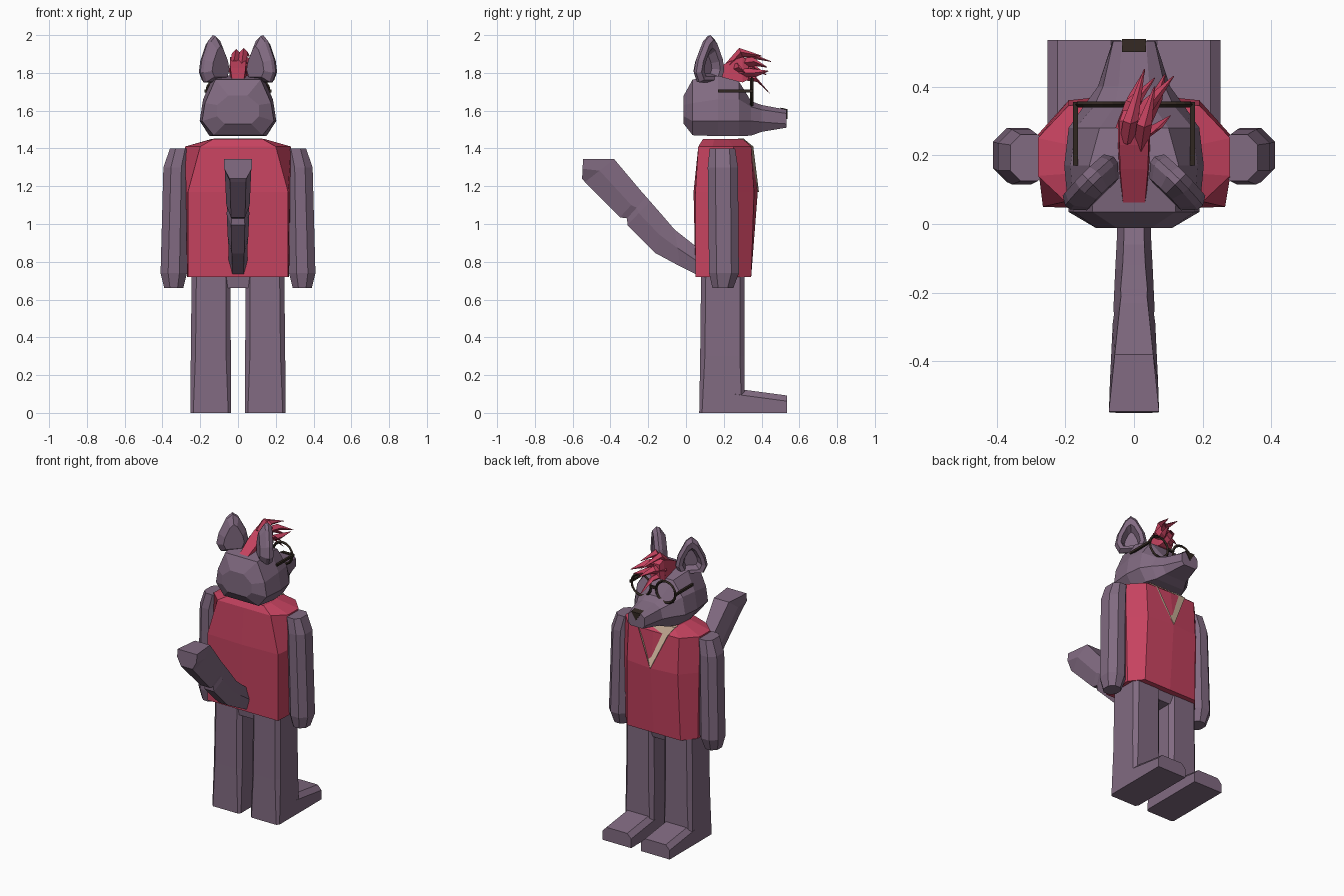
import bpy, bmesh, math
from mathutils import Vector


def mat(name, c):
    m = bpy.data.materials.new(name)
    m.diffuse_color = (*c, 1)
    return m


FUR = mat("fur", (0.22, 0.145, 0.22))
RED = mat("red", (0.56, 0.055, 0.115))
DARK = mat("dark", (0.03, 0.02, 0.015))
TAN = mat("tan", (0.6, 0.44, 0.32))


def loft(name, parts, material):
    """Skin lists of equal-length rings into one closed object."""
    bm = bmesh.new()
    for rings in parts:
        vs = [[bm.verts.new(p) for p in r] for r in rings]
        n = len(vs[0])
        for a, b in zip(vs, vs[1:]):
            for i in range(n):
                j = (i + 1) % n
                bm.faces.new((a[i], a[j], b[j], b[i]))
        bm.faces.new(vs[0][::-1])
        bm.faces.new(vs[-1])
    bmesh.ops.recalc_face_normals(bm, faces=bm.faces[:])
    me = bpy.data.meshes.new(name)
    bm.to_mesh(me)
    bm.free()
    ob = bpy.data.objects.new(name, me)
    bpy.context.collection.objects.link(ob)
    me.materials.append(material)
    return ob


def pair(name, parts, material):
    """Left and right copies mirrored over x."""
    for side, s in (("right", 1), ("left", -1)):
        loft(side + "_" + name, [[[(x * s, y, z) for x, y, z in r] for r in rs] for rs in parts], material)


def sym(half):
    """Close a right-half outline by mirroring; on-axis points stay single."""
    return half + [(-a, b) for a, b in reversed(half) if a > 1e-6]


def oct_ring(x0, x1, y0, y1, z, c):
    return [(x0 + c, y0, z), (x1 - c, y0, z), (x1, y0 + c, z), (x1, y1 - c, z),
            (x1 - c, y1, z), (x0 + c, y1, z), (x0, y1 - c, z), (x0, y0 + c, z)]


# Jacket
jacket = [
    (0.72, [(0, .05), (.265, .05), (.27, .13), (.27, .26), (.20, .345), (0, .345)]),
    (1.17, [(0, .04), (.265, .05), (.275, .13), (.28, .26), (.19, .36), (0, .38)]),
    (1.41, [(0, .065), (.20, .065), (.28, .14), (.28, .25), (.19, .345), (0, .35)]),
    (1.45, [(0, .09), (.13, .09), (.14, .15), (.14, .22), (.12, .30), (0, .305)])]
loft("jacket", [[[(x, y, z) for x, y in sym(h)] for z, h in jacket]], RED)

# Shirt front showing in the collar
shirt = [(-.13, .305, 1.452), (-.11, .356, 1.41), (0, .386, 1.17), (.11, .356, 1.41), (.13, .305, 1.452)]
loft("shirt_front", [[[(x, y - .03, z) for x, y, z in shirt], shirt]], TAN)

# Pelvis, legs and feet
loft("pelvis", [[oct_ring(-.2, .2, .09, .29, .66, .03), oct_ring(-.24, .24, .08, .31, .74, .03)]], FUR)
leg = [oct_ring(.037, .252, .07, .31, 0, .015), oct_ring(.038, .25, .075, .31, .3, .025),
       oct_ring(.04, .245, .08, .31, .75, .025)]


def foot_ring(y, top, c):
    return [(.037, y, 0), (.252, y, 0), (.252, y, top - c), (.252 - c, y, top), (.037 + c, y, top), (.037, y, top - c)]


pair("leg", [leg, [foot_ring(.25, .13, .03), foot_ring(.31, .122, .03), foot_ring(.535, .092, .03)]], FUR)

# Arms
pair("arm", [[oct_ring(.29, .39, .14, .25, .66, .03), oct_ring(.27, .41, .122, .28, .74, .04),
              oct_ring(.26, .395, .115, .275, 1.30, .04), oct_ring(.25, .36, .125, .26, 1.40, .03)]], FUR)

# Tail: upper point, lower point, half width, upper facet ratio
tail = []
for (yu, zu), (yl, zl), w, k in [
        ((.08, .86), (.08, .72), .05, .55), ((-.06, .97), (-.03, .775), .05, .6),
        ((-.12, 1.04), (-.16, .845), .055, .6), ((-.19, 1.12), (-.31, .995), .06, .65),
        ((-.21, 1.143), (-.312, 1.03), .058, .65), ((-.23, 1.165), (-.35, 1.035), .062, .65),
        ((-.38, 1.343), (-.535, 1.222), .07, .8), ((-.545, 1.345), (-.55, 1.24), .073, 1.0)]:
    ym, zm = (yu + yl) / 2, (zu + zl) / 2
    tail.append([(-k * w, yu, zu), (k * w, yu, zu), (w, ym, zm), (.6 * w, yl, zl), (-.6 * w, yl, zl), (-w, ym, zm)])
loft("tail", [tail], FUR)

# Head: cross-sections from the back of the skull to the snout tip
head = [
    (-.012, [(.05, 1.68), (.11, 1.63), (.11, 1.57), (.07, 1.53)]),
    (.035, [(.12, 1.765), (.175, 1.64), (.19, 1.545), (.13, 1.47)]),
    (.17, [(.13, 1.785), (.185, 1.66), (.203, 1.545), (.15, 1.465)]),
    (.28, [(.10, 1.755), (.17, 1.66), (.19, 1.545), (.14, 1.465)]),
    (.345, [(.055, 1.65), (.115, 1.62), (.145, 1.545), (.11, 1.468)]),
    (.40, [(.045, 1.63), (.09, 1.605), (.105, 1.54), (.08, 1.488)]),
    (.533, [(.035, 1.605), (.06, 1.585), (.062, 1.53), (.045, 1.51)])]
loft("head", [[[(x, y, z) for x, z in sym(h)] for y, h in head]], FUR)

# Nose
loft("nose", [[[(-.035, .50, 1.616), (.035, .50, 1.616), (0, .50, 1.56)],
               [(-.035, .538, 1.608), (.035, .538, 1.608), (0, .538, 1.555)]]], DARK)

# Ears: cupped shells facing outward and forward
outline = [(-.075, 1.75), (-.10, 1.81), (-.085, 1.88), (-.035, 1.975), (0, 2.0),
           (.035, 1.97), (.085, 1.87), (.10, 1.80), (.075, 1.75)]


def ear_ring(scale, n):
    out = []
    for u, z in outline:
        u, z = u * scale, 1.83 + (z - 1.83) * scale
        lean = (z - 1.75) * .02
        out.append((.125 + (u + n) * .7071 + lean, .12 + (n - u) * .7071 + lean, z))
    return out


pair("ear", [[ear_ring(.65, -.05), ear_ring(.97, -.015), ear_ring(1, .005), ear_ring(.85, .03),
              ear_ring(.6, .025), ear_ring(.42, -.02)]], FUR)

# Hair crest and swept strands
crest = []
for y, lo, hi, w in [(.055, 1.74, 1.765, .035), (.16, 1.76, 1.825, .045),
                     (.23, 1.76, 1.86, .047), (.30, 1.75, 1.885, .047), (.33, 1.765, 1.86, .035)]:
    crest.append([(-w, y, lo), (w, y, lo), (w * .9, y, hi), (-w * .9, y, hi)])
loft("hair_crest", [crest], RED)

strands = []
for a, b, c, r in [
        ((-.02, .24, 1.85), (-.01, .30, 1.905), (.03, .45, 1.86), .022),
        ((.02, .22, 1.83), (.03, .29, 1.91), (.06, .40, 1.89), .022),
        ((.0, .28, 1.85), (.05, .36, 1.86), (.115, .43, 1.83), .024),
        ((-.03, .28, 1.81), (.0, .36, 1.83), (.06, .425, 1.79), .024),
        ((-.03, .29, 1.78), (.0, .37, 1.77), (.03, .445, 1.69), .018),
        ((.02, .27, 1.80), (.06, .36, 1.80), (.09, .435, 1.81), .022),
        ((.02, .25, 1.82), (.06, .28, 1.83), (.105, .315, 1.80), .022)]:
    rings = []
    for p, s in ((a, r), (b, r), (c, .002)):
        x, y, z = p
        rings.append([(x - s, y, z), (x, y - s * .4, z + s), (x + s, y, z), (x, y + s * .4, z - s)])
    strands.append(rings)
loft("hair_strands", strands, RED)

# Glasses: round rims, bridge and temples
for side, s in (("right", 1), ("left", -1)):
    bpy.ops.mesh.primitive_torus_add(major_segments=16, minor_segments=4, major_radius=.072, minor_radius=.009,
                                     location=(.092 * s, .348, 1.70), rotation=(math.pi / 2, 0, 0))
    bpy.context.object.name = side + "_rim"
    bpy.context.object.data.materials.append(DARK)


def bar(name, lo, hi):
    (x0, y0, z0), (x1, y1, z1) = lo, hi
    loft(name, [[[(x0, y0, z), (x1, y0, z), (x1, y1, z), (x0, y1, z)] for z in (z0, z1)]], DARK)


bar("bridge", (-.025, .341, 1.70), (.025, .355, 1.716))
bar("right_temple", (.163, .17, 1.697), (.177, .355, 1.712))
bar("left_temple", (-.177, .17, 1.697), (-.163, .355, 1.712))
